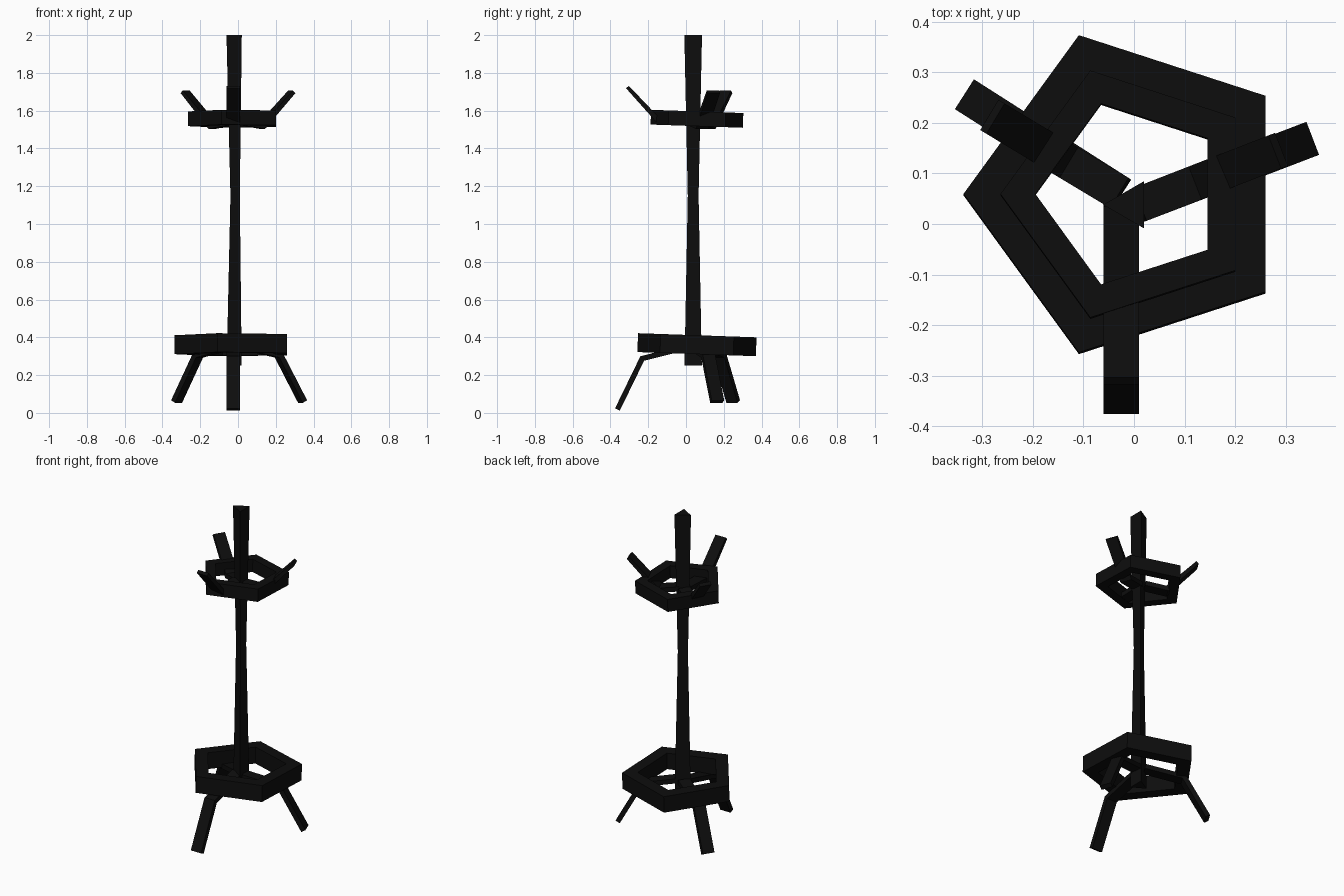
import bpy, bmesh
from math import cos, sin, pi, radians
from mathutils import Vector, Matrix

if "Cube" in bpy.data.objects:
    bpy.data.objects.remove(bpy.data.objects["Cube"])

black = bpy.data.materials.new("black")
black.diffuse_color = (0.004, 0.004, 0.004, 1)
black.use_nodes = True
black.node_tree.nodes["Principled BSDF"].inputs["Base Color"].default_value = black.diffuse_color


def loft(name, loops, closed=False):
    """Skin equal-sized point loops with flat quads; cap the ends unless closed."""
    bm = bmesh.new()
    rows = [[bm.verts.new(p) for p in loop] for loop in loops]
    n = len(rows[0])
    pairs = list(zip(rows, rows[1:]))
    if closed:
        pairs.append((rows[-1], rows[0]))
    for a, b in pairs:
        for i in range(n):
            j = (i + 1) % n
            bm.faces.new((a[i], a[j], b[j], b[i]))
    if not closed:
        bm.faces.new(rows[0])
        bm.faces.new(rows[-1])
    bmesh.ops.recalc_face_normals(bm, faces=bm.faces)
    me = bpy.data.meshes.new(name)
    bm.to_mesh(me)
    bm.free()
    me.materials.append(black)
    ob = bpy.data.objects.new(name, me)
    bpy.context.collection.objects.link(ob)
    return ob


def ring(name, z, outer, inner, height):
    """Five-sided hoop with a square section, leaning slightly to the back."""
    h = height / 2
    loops = []
    for k in range(5):
        a = pi + k * 2 * pi / 5
        loops.append([Vector((r * cos(a), r * sin(a), dz)) for r, dz in
                      ((outer, -h), (outer, h), (inner, h), (inner, -h))])
    ob = loft(name, loops, closed=True)
    ob.matrix_world = Matrix.Translation((-0.007, 0.058, z)) @ Matrix.Rotation(radians(-2), 4, 'X')


def bent_bar(name, start, knee_at, knee_z, end, width=0.07, thick=0.028, tip=1.0):
    """Flat bar with one mitred bend; knee_at is the fraction along its plan line."""
    a, c = Vector(start), Vector(end)
    b = a.lerp(c, knee_at)
    b.z = knee_z
    side = Vector((c.x - a.x, c.y - a.y, 0)).normalized().cross(Vector((0, 0, 1)))
    n1 = side.cross((b - a).normalized())
    n2 = side.cross((c - b).normalized())
    nm = (n1 + n2).normalized()
    loops = []
    for p, n, t in ((a, n1, thick), (b, nm, thick / nm.dot(n1)), (c, n2, thick * tip)):
        s, u = side * width / 2, n * t / 2
        loops.append([p - s - u, p + s - u, p + s + u, p - s + u])
    loft(name, loops)


# three-sided pole, waisted in the middle
pole = []
for z, r in ((0.25, 0.053), (1.15, 0.033), (2.0, 0.054)):
    pole.append([(-0.007 + r * cos(pi + k * 2 * pi / 3),
                  0.038 + r * sin(pi + k * 2 * pi / 3), z) for k in range(3)])
loft("pole", pole)

# hoops
ring("lower_ring", 0.361, 0.33, 0.242, 0.1)
ring("upper_ring", 1.557, 0.257, 0.188, 0.078)

# legs
bent_bar("front_leg", (-0.025, 0.035, 0.355), 0.67, 0.288, (-0.025, -0.363, 0.018))
bent_bar("left_leg", (-0.027, 0.06, 0.355), 0.62, 0.305, (-0.325, 0.25, 0.06))
bent_bar("right_leg", (0.01, 0.038, 0.355), 0.62, 0.305, (0.342, 0.165, 0.06))

# coat hooks
bent_bar("front_hook", (-0.025, 0.035, 1.545), 0.5, 1.538, (-0.025, -0.31, 1.725), tip=0.7)
bent_bar("left_hook", (-0.027, 0.06, 1.54), 0.42, 1.518, (-0.28, 0.212, 1.70), tip=0.7)
bent_bar("right_hook", (0.01, 0.038, 1.54), 0.42, 1.518, (0.285, 0.145, 1.70), tip=0.7)
